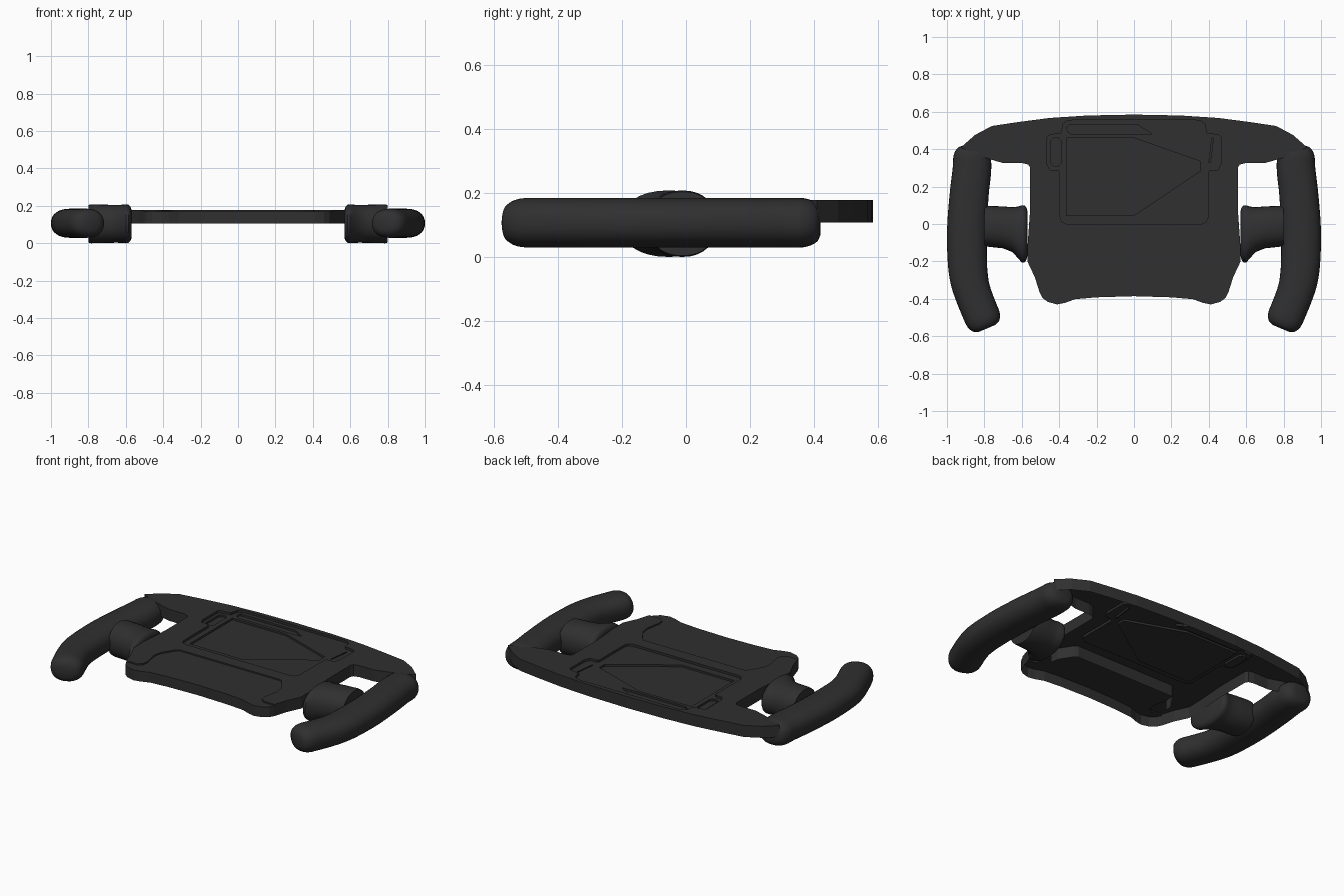
import bpy, bmesh, math
from mathutils import Vector

if "Cube" in bpy.data.objects:
    bpy.data.objects.remove(bpy.data.objects["Cube"])

dark = bpy.data.materials.new("dark_plastic")
dark.diffuse_color = (0.029, 0.029, 0.029, 1)
dark.use_nodes = True
dark.node_tree.nodes["Principled BSDF"].inputs["Base Color"].default_value = dark.diffuse_color

TOP, LOW, BASE = 0.178, 0.170, 0.107


def finish(bm, name, smooth=False):
    mesh = bpy.data.meshes.new(name)
    bm.to_mesh(mesh)
    bm.free()
    ob = bpy.data.objects.new(name, mesh)
    bpy.context.collection.objects.link(ob)
    mesh.materials.append(dark)
    if smooth:
        bpy.ops.object.select_all(action='DESELECT')
        bpy.context.view_layer.objects.active = ob
        ob.select_set(True)
        bpy.ops.object.shade_smooth_by_angle(angle=math.radians(45))
    return ob


def ccw(loop):
    area = sum(a[0] * b[1] - b[0] * a[1] for a, b in zip(loop, loop[1:] + loop[:1]))
    return loop if area > 0 else loop[::-1]


def mirrored(half):
    """Close a right-hand half profile across x = 0."""
    return ccw(half + [(-x, y) for x, y in reversed(half) if x > 1e-6])


def sheet(bm, outer, holes, z):
    """Flat upward-facing face with holes."""
    edges = []
    for loop in [outer] + holes:
        vs = [bm.verts.new((x, y, z)) for x, y in loop]
        edges += [bm.edges.new((a, b)) for a, b in zip(vs, vs[1:] + vs[:1])]
    res = bmesh.ops.triangle_fill(bm, edges=edges, use_beauty=True, normal=(0, 0, 1))
    for f in res["geom"]:
        if isinstance(f, bmesh.types.BMFace):
            f.normal_update()
            if f.normal.z < 0:
                f.normal_flip()


def wall(bm, pts, z0, z1, closed=True, inward=False):
    """Vertical band along a line."""
    for a, b in zip(pts, pts[1:] + pts[:1] if closed else pts[1:]):
        q = [(*a, z0), (*b, z0), (*b, z1), (*a, z1)]
        bm.faces.new([bm.verts.new(p) for p in (q[::-1] if inward else q)])


# Half profiles (right side)
upper = [(0, .585), (.25, .58), (.45, .567), (.62, .545), (.76, .524), (.85, .476),
         (.925, .41), (.86, .375), (.74, .337), (.70, .326), (.60, .326), (.565, .318),
         (.555, .30), (.555, .08), (.568, -.1), (.57, -.2), (.53, -.285), (.505, -.365)]
step = [(.505, -.365), (.43, -.365), (.405, -.345), (.40, -.31), (.418, -.22),
        (.41, -.17), (.36, -.09), (.34, -.078), (0, -.078)]
lower = [(.505, -.365), (.49, -.395), (.46, -.417), (.41, -.43), (.37, -.422),
         (.315, -.402), (.2, -.392), (0, -.386)]
panel = mirrored([(0, .555), (.33, .555), (.36, .55), (.378, .535), (.39, .485), (.45, .477),
                  (.465, .465), (.465, .32), (.45, .29), (.405, .288), (.395, .275),
                  (.395, .035), (.385, .012), (.36, 0), (0, 0)])
screen = ccw([(-.36, .46), (0, .46), (.355, .335), (.355, .285), (0, .045), (-.36, .045)])
slots = [
    ccw([(-.35, .53), (.02, .53), (.10, .48), (-.335, .48), (-.355, .495), (-.36, .515)]),
    ccw([(-.43, .46), (-.405, .46), (-.39, .445), (-.39, .325), (-.405, .31), (-.43, .31),
         (-.445, .325), (-.445, .445)]),
    ccw([(.40, .33), (.408, .33), (.425, .46), (.417, .46)]),
]

# Main plate: open-bottomed shell with a recess for the display
bm = bmesh.new()
sheet(bm, mirrored(upper + step[1:]), [panel], TOP)
right = upper[::-1]
wall(bm, right + [(-x, y) for x, y in upper[1:]], BASE, TOP, closed=False)
step_line = [(-x, y) for x, y in step] + step[-2::-1]
wall(bm, step_line, LOW, TOP, closed=False)
wall(bm, step_line[4:-4], BASE, LOW, closed=False)
finish(bm, "main_plate")

# Lower plate, one small step down
bm = bmesh.new()
sheet(bm, mirrored(step[::-1] + lower[1:]), [], LOW)
wall(bm, [(-x, y) for x, y in lower] + lower[-2::-1], BASE, LOW, closed=False)
finish(bm, "lower_plate")

# Display bezel with recessed screen and slots
bm = bmesh.new()
sheet(bm, panel, [screen] + slots, TOP - .014)
wall(bm, panel, TOP - .014, TOP, inward=True)
finish(bm, "display_bezel")
for name, loop in zip(("screen", "top_slot", "left_slot", "right_slot"), [screen] + slots):
    bm = bmesh.new()
    sheet(bm, loop, [], TOP - .026)
    wall(bm, loop, TOP - .026, TOP - .014, inward=True)
    finish(bm, name)


def catmull(pts, n):
    out = []
    for i in range(len(pts) - 1):
        p0, p1, p2, p3 = (Vector(pts[max(0, min(len(pts) - 1, i + k))]) for k in (-1, 0, 1, 2))
        for j in range(n):
            t = j / n
            out.append(.5 * (2 * p1 + (p2 - p0) * t + (2 * p0 - 5 * p1 + 4 * p2 - p3) * t * t
                             + (3 * p1 - p0 - 3 * p2 + p3) * t ** 3))
    return out + [Vector(pts[-1])]


def ring(center, side, a, b, power, n=32):
    """Superellipse ring: half-width a along side, half-height b along z."""
    pts = []
    for k in range(n):
        c, s = math.cos(2 * math.pi * k / n), math.sin(2 * math.pi * k / n)
        u = math.copysign(abs(c) ** (2 / power), c) * a
        v = math.copysign(abs(s) ** (2 / power), s) * b
        pts.append(center + side * u + Vector((0, 0, v)))
    return pts


def loft(name, rings):
    bm = bmesh.new()
    vs = [[bm.verts.new(p) for p in r] for r in rings]
    n = len(vs[0])
    for a, b in zip(vs, vs[1:]):
        for k in range(n):
            bm.faces.new((a[k], a[(k + 1) % n], b[(k + 1) % n], b[k]))
    bm.faces.new(vs[0][::-1])
    bm.faces.new(vs[-1])
    bmesh.ops.recalc_face_normals(bm, faces=bm.faces)
    return finish(bm, name, smooth=True)


# Hand grips: swept tube with rounded ends; (x, y, half-width)
grip_path = [(.868, .42, .098), (.866, .30, .103), (.880, .17, .104), (.892, 0, .106),
             (.893, -.13, .106), (.885, -.27, .103), (.858, -.38, .098), (.785, -.558, .096)]
# Grip supports: flared oval sleeves; (x, centre y, half-length, half-height)
sleeve = [(.80, -.012, .108, .100), (.785, -.012, .109, .104), (.70, -.018, .112, .102),
          (.65, -.03, .120, .101), (.62, -.045, .138, .102), (.60, -.053, .153, .104),
          (.585, -.053, .152, .102), (.575, -.052, .140, .092), (.570, -.05, .120, .078)]
for sx, tag in ((1, "right"), (-1, "left")):
    pts = catmull(grip_path, 10)
    total = [0]
    for p, q in zip(pts, pts[1:]):
        total.append(total[-1] + (q - p).xy.length)
    rings = []
    for i, p in enumerate(pts):
        t = (pts[min(i + 1, len(pts) - 1)] - pts[max(i - 1, 0)]).xy.normalized()
        d = min(total[i], total[-1] - total[i], .07) / .07
        f = .5 + .5 * math.sqrt(1 - (1 - d) ** 2)
        side = Vector((sx * -t.y, t.x, 0))
        rings.append(ring(Vector((sx * p.x, p.y, .107)), side, p.z * f, .078 * f, 2.3))
    loft(tag + "_grip", rings)
    loft(tag + "_grip_support",
         [ring(Vector((sx * x, y, .104)), Vector((0, 1, 0)), a, b, 2.2) for x, y, a, b in sleeve])
